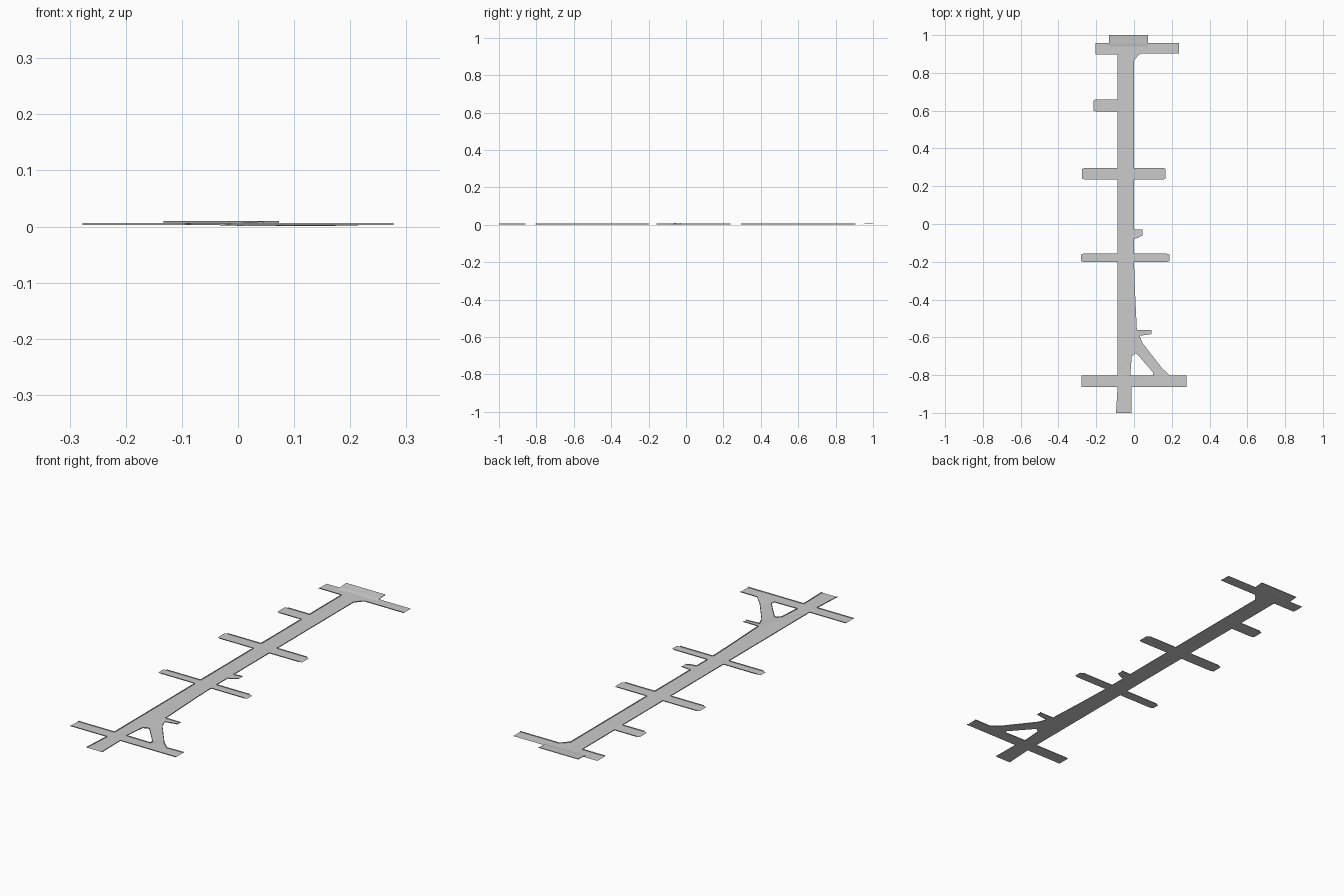
import bpy, bmesh
from mathutils import Vector

if "Cube" in bpy.data.objects:
    bpy.data.objects.remove(bpy.data.objects["Cube"])

Z = 0.003      # road level
CURB_H = 0.003
CURB_W = 0.003

# Outline points (x, y, z, open) - "open" means no kerb on the segment that starts there
def p(x, y, z=Z, o=False):
    return (x, y, z, o)

def arm(x0, x1, ya, yb):
    """Side street leaving the road at x0, ending open at x1, from ya to yb."""
    s = 0.015 if x1 > x0 else -0.015
    c = 0.006 if yb > ya else -0.006
    return [p(x0, ya), p(x1 - s, ya, Z, True), p(x1, ya + c, Z, True),
            p(x1, yb - c, Z, True), p(x1 - s, yb), p(x0, yb)]

L, R = -0.087, 0.0
outline = [p(-0.095, -1, Z, True), p(-0.012, -1), p(-0.014, -0.862),
           p(0.277, -0.862, Z, True), p(0.277, -0.802), p(0.19, -0.802, 0.002),
           p(0.15, -0.765, 0.0005), p(0.045, -0.63, 0.0005), p(0.03, -0.592, 0.001),
           p(0.092, -0.583, Z, True), p(0.092, -0.56), p(0.015, -0.56),
           p(0.005, -0.35)]
outline += arm(R, 0.187, -0.202, -0.156)
outline += [p(R, -0.078), p(0.02, -0.074, 0.0045), p(0.045, -0.06, 0.006, True),
            p(0.045, -0.029, 0.006), p(R, -0.028)]
outline += arm(R, 0.168, 0.235, 0.297)
outline += [p(R, 0.865), p(0.02, 0.89), p(0.035, 0.902), p(0.237, 0.902, Z, True),
            p(0.237, 0.957), p(-0.205, 0.957, Z, True), p(-0.205, 0.897), p(L, 0.897)]
outline += arm(L, -0.215, 0.66, 0.595)
outline += arm(L, -0.275, 0.297, 0.235)
outline += arm(L, -0.28, -0.156, -0.202)
outline += [p(L, -0.802), p(-0.277, -0.802, Z, True), p(-0.277, -0.862), p(L, -0.862)]
# Island between the main road and the diagonal branch
island = [p(-0.02, -0.802), p(0.1, -0.802, 0.002), p(0.1, -0.785, 0.001),
          p(0.018, -0.69, 0.0005), p(0.008, -0.685, 0.001), p(-0.012, -0.70, 0.002)]


def finish(name, bm):
    me = bpy.data.meshes.new(name)
    bm.to_mesh(me)
    bm.free()
    ob = bpy.data.objects.new(name, me)
    bpy.context.collection.objects.link(ob)


# Road surface: flat fill of the outline with the island left open
bm = bmesh.new()
heights = {}
edges = []
for loop in (outline, island):
    vs = []
    for x, y, z, o in loop:
        v = bm.verts.new((x, y, 0))
        heights[v] = z
        vs.append(v)
    edges += [bm.edges.new((vs[i], vs[(i + 1) % len(vs)])) for i in range(len(vs))]
bmesh.ops.triangle_fill(bm, use_beauty=True, edges=edges, normal=(0, 0, 1))
for v, z in heights.items():
    v.co.z = z
for f in bm.faces:
    f.normal_update()
    if f.normal.z < 0:
        f.normal_flip()
finish("road_surface", bm)

# Raised kerbs along every closed edge
bm = bmesh.new()
for loop, w in ((outline, CURB_W), (island, -CURB_W)):
    for i, (x, y, z, o) in enumerate(loop):
        if o or (loop is outline and y > 0.95 and abs(x - 0.237) < 0.01):
            continue
        nx, ny, nz, _ = loop[(i + 1) % len(loop)]
        a, b = Vector((x, y, z)), Vector((nx, ny, nz))
        d = (b - a).normalized()
        n = Vector((-d.y, d.x, 0)) * abs(w)
        if loop is island:
            n = -n
        lo = [bm.verts.new(c) for c in (a, b, b + n, a + n)]
        up = [bm.verts.new(v.co + Vector((0, 0, CURB_H))) for v in lo]
        bm.faces.new(lo[::-1])
        bm.faces.new(up)
        for k in range(4):
            j = (k + 1) % 4
            bm.faces.new((lo[k], lo[j], up[j], up[k]))
bmesh.ops.recalc_face_normals(bm, faces=bm.faces)
finish("kerbs", bm)


# Ramped slab at the far end
bm = bmesh.new()
prof = [(0.94, 0.003), (1.0, 0.007), (1.0, 0.010), (0.955, 0.006)]
l = [bm.verts.new((-0.133, y, z)) for y, z in prof]
r = [bm.verts.new((0.073, y, z)) for y, z in prof]
bm.faces.new(l)
bm.faces.new(r[::-1])
for k in range(4):
    j = (k + 1) % 4
    bm.faces.new((l[j], l[k], r[k], r[j]))
bmesh.ops.recalc_face_normals(bm, faces=bm.faces)
finish("end_ramp", bm)

# Thin base strip where the branch dips to the ground
bm = bmesh.new()
bm.faces.new([bm.verts.new(c) for c in
              ((0.02, -0.68, 0), (0.1, -0.78, 0), (0.15, -0.765, 0), (0.045, -0.63, 0))])
bmesh.ops.recalc_face_normals(bm, faces=bm.faces)
finish("branch_base", bm)
